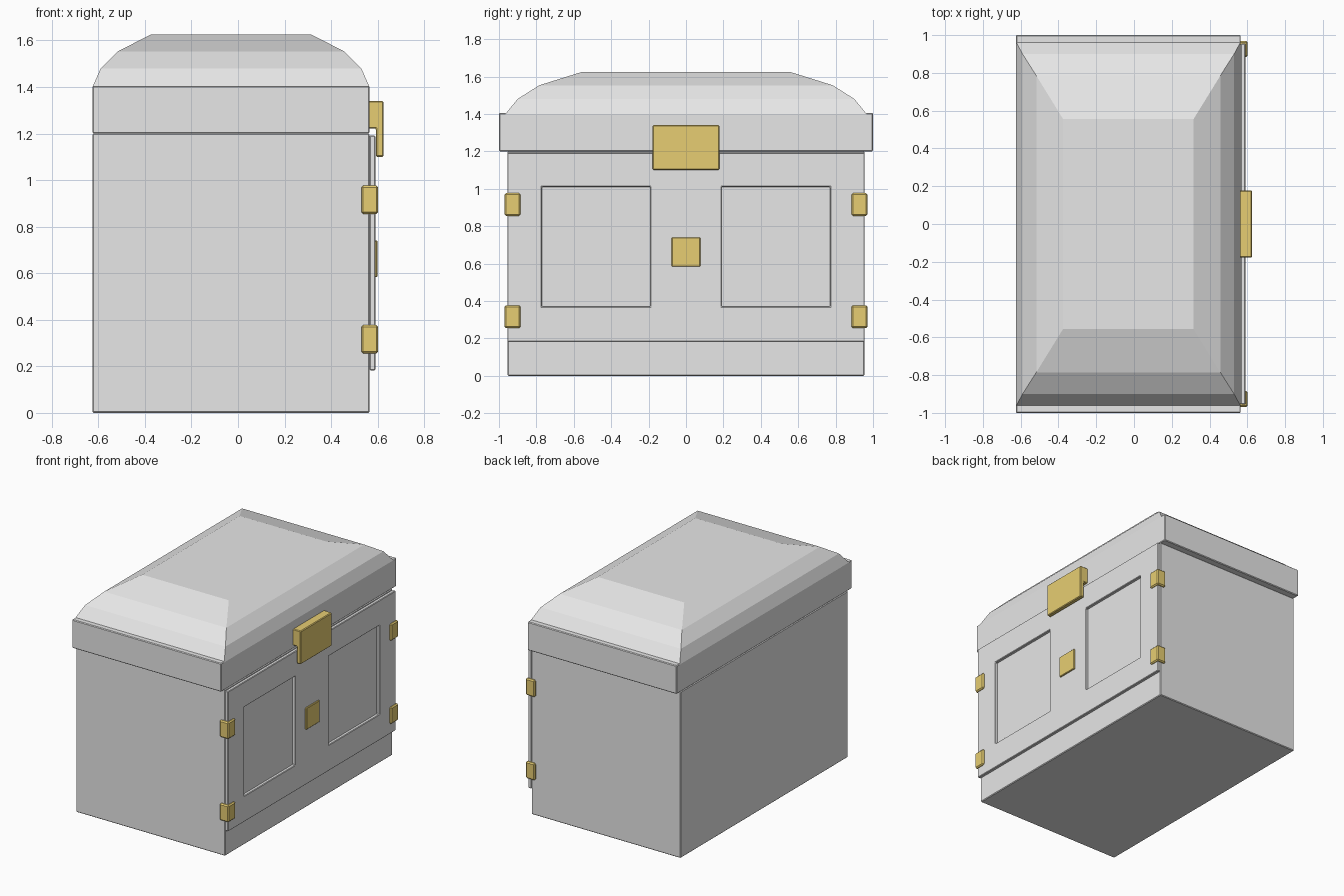
import bpy
import bmesh

cube = bpy.data.objects.get("Cube")
if cube:
    bpy.data.objects.remove(cube, do_unlink=True)


def material(name, rgb):
    mat = bpy.data.materials.new(name)
    mat.use_nodes = True
    color = (*rgb, 1.0)
    mat.diffuse_color = color
    mat.node_tree.nodes["Principled BSDF"].inputs["Base Color"].default_value = color
    return mat


GREY = material("light grey", (0.8, 0.8, 0.8))
GOLD = material("brass gold", (0.9, 0.69, 0.19))


def finish(name, bm, mat, bevel=0.0):
    bmesh.ops.recalc_face_normals(bm, faces=bm.faces)
    mesh = bpy.data.meshes.new(name)
    bm.to_mesh(mesh)
    bm.free()
    mesh.materials.append(mat)
    obj = bpy.data.objects.new(name, mesh)
    bpy.context.collection.objects.link(obj)
    if bevel:
        mod = obj.modifiers.new("soft edges", "BEVEL")
        mod.width = bevel
        mod.segments = 1
        mod.angle_limit = 0.9
    return obj


def box(name, xs, ys, zs, mat, bevel=0.005):
    bm = bmesh.new()
    bmesh.ops.create_cube(bm, size=1)
    for v in bm.verts:
        for i, (lo, hi) in enumerate((xs, ys, zs)):
            v.co[i] = hi if v.co[i] > 0 else lo
    return finish(name, bm, mat, bevel)


def extrude(bm, faces, vec):
    ext = bmesh.ops.extrude_face_region(bm, geom=faces)["geom"]
    moved = [g for g in ext if isinstance(g, bmesh.types.BMVert)]
    bmesh.ops.translate(bm, verts=moved, vec=vec)


BACK, FRONT, SIDE = -0.625, 0.565, 0.955
MID = (BACK + FRONT) / 2

# Chest body and lid rim
box("body", (BACK, FRONT), (-SIDE, SIDE), (0, 1.2), GREY)
box("lid_rim", (BACK, FRONT), (-1, 1), (1.2, 1.405), GREY)

# Faceted lid, lofted from shrinking rectangles: half depth, half width, height
rings = [(0.595, 0.965, 1.4), (0.56, 0.9, 1.48), (0.487, 0.785, 1.553), (0.345, 0.555, 1.625)]
bm = bmesh.new()
loops = [[bm.verts.new((MID + sx * hx, sy * hy, z))
          for sx, sy in ((-1, -1), (1, -1), (1, 1), (-1, 1))] for hx, hy, z in rings]
for low, high in zip(loops, loops[1:]):
    for i in range(4):
        j = (i + 1) % 4
        bm.faces.new((low[i], low[j], high[j], high[i]))
bm.faces.new(loops[0])
bm.faces.new(loops[-1])
finish("lid_dome", bm, GREY)

# Raised door frame with two rectangular openings
ys = [-SIDE, -0.77, -0.19, 0.19, 0.77, SIDE]
zs = [0.183, 0.37, 1.01, 1.192]
bm = bmesh.new()
grid = [[bm.verts.new((FRONT, y, z)) for z in zs] for y in ys]
for i in range(len(ys) - 1):
    for j in range(len(zs) - 1):
        if j == 1 and i in (1, 3):
            continue
        bm.faces.new((grid[i][j], grid[i + 1][j], grid[i + 1][j + 1], grid[i][j + 1]))
extrude(bm, bm.faces[:], (0.025, 0, 0))
finish("door_frame", bm, GREY, 0.004)

# Stepped latch hanging from the lid over the door
bm = bmesh.new()
profile = [(0.56, 1.222), (0.593, 1.222), (0.593, 1.1), (0.625, 1.1), (0.625, 1.34), (0.56, 1.34)]
face = bm.faces.new([bm.verts.new((x, -0.178, z)) for x, z in profile])
extrude(bm, [face], (0, 0.356, 0))
finish("latch", bm, GOLD, 0.005)

# Lock plate and corner hinges
box("lock_plate", (0.58, 0.6), (-0.077, 0.077), (0.583, 0.74), GOLD, 0.004)
for side, label in ((-1, "right"), (1, "left")):
    for level, z in (("lower", 0.255), ("upper", 0.855)):
        box(f"{level}_{label}_hinge", (0.53, 0.602), sorted((side * 0.885, side * 0.97)),
            (z, z + 0.122), GOLD, 0.008)
